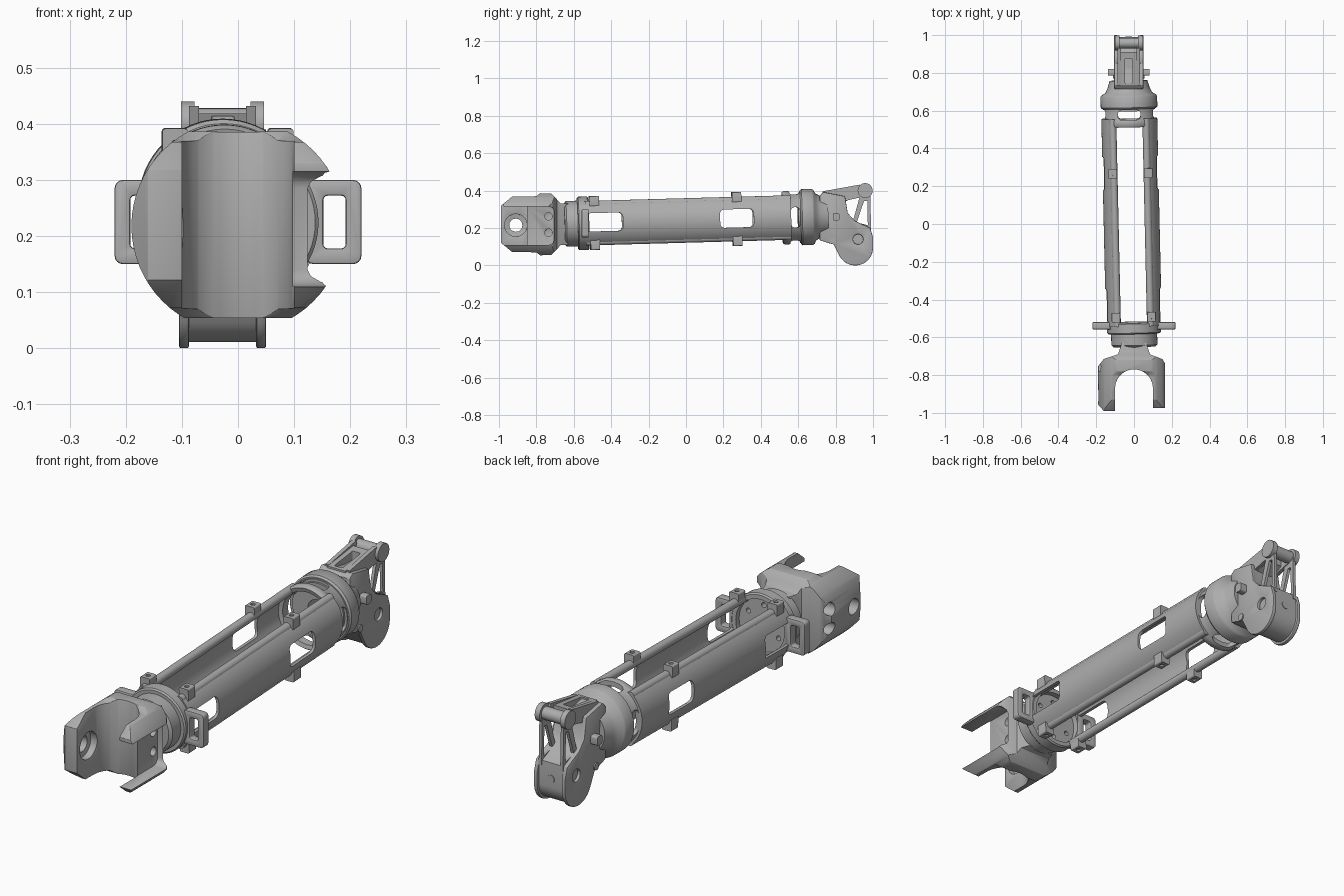
import bpy, bmesh
from math import sin, cos, radians, tau
from mathutils import Matrix, Vector

if "Cube" in bpy.data.objects:
    bpy.data.objects.remove(bpy.data.objects["Cube"])

grey = bpy.data.materials.new("metal_grey")
grey.use_nodes = True
GREY = (0.42, 0.42, 0.42, 1)
grey.diffuse_color = GREY
grey.node_tree.nodes["Principled BSDF"].inputs["Base Color"].default_value = GREY

# The long link leans slightly up and sideways towards the back
LEAN = (Matrix.Translation((0, -0.55, 0.225)) @ Matrix.Rotation(0.0225, 4, 'Z')
        @ Matrix.Rotation(0.028, 4, 'X') @ Matrix.Translation((0, 0.55, 0)))
STRAIGHT = Matrix.Identity(4)
parts = []


def finish(name, bm, frame):
    bmesh.ops.recalc_face_normals(bm, faces=bm.faces)
    mesh = bpy.data.meshes.new(name)
    bm.to_mesh(mesh)
    bm.free()
    mesh.transform(frame)
    mesh.materials.append(grey)
    ob = bpy.data.objects.new(name, mesh)
    bpy.context.collection.objects.link(ob)
    parts.append(ob)
    return ob


def prism(name, pts, axis, lo, hi, frame=STRAIGHT):
    """Extrude a 2D outline along an axis; outline is in the other two axes."""
    def place(p, h):
        return {'x': (h, p[0], p[1]), 'y': (p[0], h, p[1]), 'z': (p[0], p[1], h)}[axis]
    bm = bmesh.new()
    a = [bm.verts.new(place(p, lo)) for p in pts]
    b = [bm.verts.new(place(p, hi)) for p in pts]
    bm.faces.new(a)
    bm.faces.new(b[::-1])
    for i in range(len(a)):
        j = (i + 1) % len(a)
        bm.faces.new((a[i], a[j], b[j], b[i]))
    return finish(name, bm, frame)


def arc(cx, cy, r, start, end, n=16):
    steps = [radians(start + (end - start) * i / n) for i in range(n + 1)]
    return [(cx + r * cos(t), cy + r * sin(t)) for t in steps]


def disc(cx, cy, r, n=32):
    return arc(cx, cy, r, 0, 360, n)[:-1]


def rounded(u0, u1, v0, v1, r):
    return (arc(u1 - r, v1 - r, r, 0, 90, 4) + arc(u0 + r, v1 - r, r, 90, 180, 4)
            + arc(u0 + r, v0 + r, r, 180, 270, 4) + arc(u1 - r, v0 + r, r, 270, 360, 4))


def lathe(name, profile, frame=LEAN, n=64):
    """Turn a closed (radius, y) outline around the y axis."""
    bm = bmesh.new()
    rings = [[bm.verts.new((r * cos(tau * i / n), y, r * sin(tau * i / n)))
              for i in range(n)] for r, y in profile]
    for k in range(len(rings)):
        p, q = rings[k], rings[(k + 1) % len(rings)]
        for i in range(n):
            j = (i + 1) % n
            bm.faces.new((p[i], p[j], q[j], q[i]))
    return finish(name, bm, frame)


def bake(ob):
    deps = bpy.context.evaluated_depsgraph_get()
    mesh = bpy.data.meshes.new_from_object(ob.evaluated_get(deps))
    ob.modifiers.clear()
    ob.data = mesh


def carve(ob, cutter, op='DIFFERENCE'):
    m = ob.modifiers.new("carve", 'BOOLEAN')
    m.operation, m.object, m.solver = op, cutter, 'EXACT'
    bake(ob)
    parts.remove(cutter)
    bpy.data.objects.remove(cutter)


def soften(ob, width):
    m = ob.modifiers.new("soften", 'BEVEL')
    m.width, m.segments, m.limit_method, m.angle_limit = width, 2, 'ANGLE', radians(40)
    bake(ob)


# Front fork: plan outline trimmed by a side outline and a round barrel
plan = ([(-0.1, -0.99), (-0.16, -0.99), (-0.195, -0.95), (-0.195, -0.76), (-0.16, -0.715),
         (-0.085, -0.69), (-0.065, -0.63), (0.065, -0.63), (0.085, -0.69), (0.15, -0.715),
         (0.178, -0.76), (0.178, -0.975), (0.1, -0.975)] + arc(0, -0.87, 0.1, 0, 180, 20))
upper = [(-1.0, 0.09), (-0.93, 0.148), (-0.8, 0.15), (-0.78, 0.166), (-0.72, 0.164),
         (-0.67, 0.112), (-0.62, 0.112)]
side = [(y, 0.22 + z) for y, z in upper] + [(y, 0.22 - z) for y, z in reversed(upper)]
fork = prism("front_fork", plan, 'z', 0, 0.45)
carve(fork, prism("side_trim", side, 'x', -0.3, 0.3), 'INTERSECT')
carve(fork, prism("barrel_trim", disc(0, 0.218, 0.19, 64), 'y', -1.1, -0.5), 'INTERSECT')
carve(fork, prism("prong_gap", rounded(-1.1, -0.705, 0.11, 0.315, 0.03), 'x', 0.098, 0.3))
carve(fork, prism("pivot_recess", disc(-0.91, 0.215, 0.06), 'x', -0.13, -0.05))
carve(fork, prism("pivot_hole", disc(-0.91, 0.215, 0.035), 'x', -0.3, -0.05))
for z in (0.175, 0.262):
    carve(fork, prism("bolt_hole", disc(-0.735, z, 0.02, 20), 'x', 0.06, 0.3))
    carve(fork, prism("bolt_hole", disc(-0.755, z, 0.028, 20), 'x', -0.3, -0.11))
soften(fork, 0.006)

# Front collar, flange ring and bolted plate
lathe("front_collar", [(0.05, -0.65), (0.11, -0.65), (0.122, -0.64), (0.122, -0.575), (0.05, -0.575)])
lathe("front_ring", [(0.118, -0.58), (0.137, -0.58), (0.143, -0.574), (0.143, -0.526),
                     (0.137, -0.52), (0.118, -0.52)])
plate = prism("front_plate", disc(0, 0, 0.13, 48), 'y', -0.575, -0.545, LEAN)
for i in range(6):
    t = tau * (i + 0.5) / 6
    carve(plate, prism("plate_hole", disc(0.085 * cos(t), 0.085 * sin(t), 0.011, 16),
                       'y', -0.6, -0.5, LEAN))

# Strap loops on both sides of the ring
for s, label in ((1, "left"), (-1, "right")):
    u0, u1 = sorted((s * 0.12, s * 0.22))
    loop = prism(label + "_strap_loop", rounded(u0, u1, 0.15, 0.3, 0.015), 'y', -0.558, -0.52)
    u0, u1 = sorted((s * 0.152, s * 0.192))
    carve(loop, prism("loop_hole", rounded(u0, u1, 0.178, 0.272, 0.008), 'y', -0.6, -0.45))
    soften(loop, 0.004)

# Curved side shells with windows, edge rails and clamps
for s, label in ((1, "left"), (-1, "right")):
    mid = 0 if s > 0 else 180
    outline = arc(0, 0, 0.148, mid - 46, mid + 46, 24) + arc(0, 0, 0.135, mid + 46, mid - 46, 24)
    shell = prism(label + "_shell", outline, 'y', -0.54, 0.56, LEAN)
    lo, hi = sorted((s * 0.05, s * 0.2))
    for y0, y1 in ((-0.535, -0.34), (0.18, 0.36)):
        carve(shell, prism("window", rounded(y0, y1, -0.045, 0.053, 0.022), 'x', lo, hi, LEAN))
    for v, level in ((1, "upper"), (-1, "lower")):
        tag = label + "_" + level
        prism(tag + "_rail", disc(s * 0.088, v * 0.1, 0.019, 20), 'y', -0.54, 0.56, LEAN)
        for y in (-0.49, 0.272):
            x = s * 0.094
            z0, z1 = sorted((v * 0.09, v * 0.144))
            clamp = prism(tag + "_clamp", rounded(x - 0.023, x + 0.023, z0, z1, 0.006),
                          'y', y - 0.025, y + 0.025, LEAN)
            carve(clamp, prism("screw_hole", disc(x, y, 0.01, 16), 'z',
                               v * 0.137, v * 0.16, LEAN))

# Rear sleeve with a slot on each side
sleeve = lathe("rear_sleeve", [(0.118, 0.52), (0.136, 0.515), (0.143, 0.525), (0.143, 0.55),
                               (0.137, 0.56), (0.137, 0.63), (0.118, 0.63)])
for axis, pts in (('x', rounded(0.56, 0.608, -0.055, 0.055, 0.02)),
                  ('z', rounded(-0.06, 0.06, 0.555, 0.608, 0.02))):
    carve(sleeve, prism("slot", pts, axis, 0.05, 0.3, LEAN))
    carve(sleeve, prism("slot", pts, axis, -0.3, -0.05, LEAN))
lathe("rear_bulkhead", [(0.05, 0.6), (0.125, 0.6), (0.125, 0.62), (0.05, 0.62)])
lathe("rear_collar", [(0.05, 0.615), (0.143, 0.612), (0.15, 0.62), (0.15, 0.676), (0.144, 0.685),
                      (0.125, 0.695), (0.112, 0.72), (0.1, 0.76), (0.05, 0.76)])

# Rear joint: drum between two cheek plates
MID = -0.0275


def cheek_outline(r):
    return ([(0.715, 0.135), (0.715, 0.375), (0.735, 0.392), (0.85, 0.37), (0.865, 0.28),
             (0.9, 0.24), (0.985, 0.2), (0.905 + r, 0.15)]
            + arc(0.905, 0.095, r, 0, -150, 24) + [(0.79, 0.112), (0.76, 0.12)])


prism("joint_drum", cheek_outline(0.084), 'x', MID - 0.064, MID + 0.064)
for s, label in ((1, "left"), (-1, "right")):
    def span(a, b):
        return sorted((MID + s * a, MID + s * b))
    cheek = prism(label + "_cheek", cheek_outline(0.095), 'x', *span(0.06, 0.0775))
    carve(cheek, prism("cheek_hole", disc(0.92, 0.14, 0.027, 24), 'x', *span(0.05, 0.1)))
    soften(cheek, 0.004)
    prism(label + "_peg", rounded(0.785, 0.82, 0.24, 0.28, 0.008), 'x', *span(0.07, 0.11))
    prism(label + "_small_bolt", disc(0.785, 0.13, 0.016, 16), 'x', *span(0.06, 0.083))

    # Linkage: bar, wheel and truss leg
    bar = [(0.74, 0.365), (0.74, 0.398), (0.93, 0.432), (0.96, 0.37), (0.85, 0.345)]
    prism(label + "_link_bar", bar, 'x', *span(0.042, 0.06))
    prism(label + "_wheel", disc(0.958, 0.4, 0.04), 'x', *span(0.05, 0.074))
    truss = prism(label + "_truss", [(0.885, 0.21), (0.935, 0.39), (0.985, 0.39), (0.99, 0.18),
                                     (0.9, 0.18)], 'x', *span(0.046, 0.06))
    carve(truss, prism("truss_gap", [(0.913, 0.23), (0.952, 0.345), (0.97, 0.345), (0.972, 0.215)],
                       'x', *span(0.03, 0.08)))
prism("link_axle", disc(0.958, 0.4, 0.028, 24), 'x', MID - 0.06, MID + 0.06)

# Grooved top housing
top = prism("top_housing", [(0.73, 0.36), (0.73, 0.396), (0.91, 0.418), (0.91, 0.375), (0.85, 0.34)],
            'x', MID - 0.045, MID + 0.045)
carve(top, prism("groove", rounded(MID - 0.02, MID + 0.02, 0.745, 0.875, 0.006), 'z', 0.375, 0.5))

# Rear screw boss low on the drum
prism("drum_screw", disc(MID, 0.13, 0.018, 20), 'y', 0.97, 0.992)

bpy.ops.object.select_all(action='DESELECT')
for ob in parts:
    ob.select_set(True)
bpy.context.view_layer.objects.active = parts[0]
bpy.ops.object.shade_smooth_by_angle(angle=radians(35))
